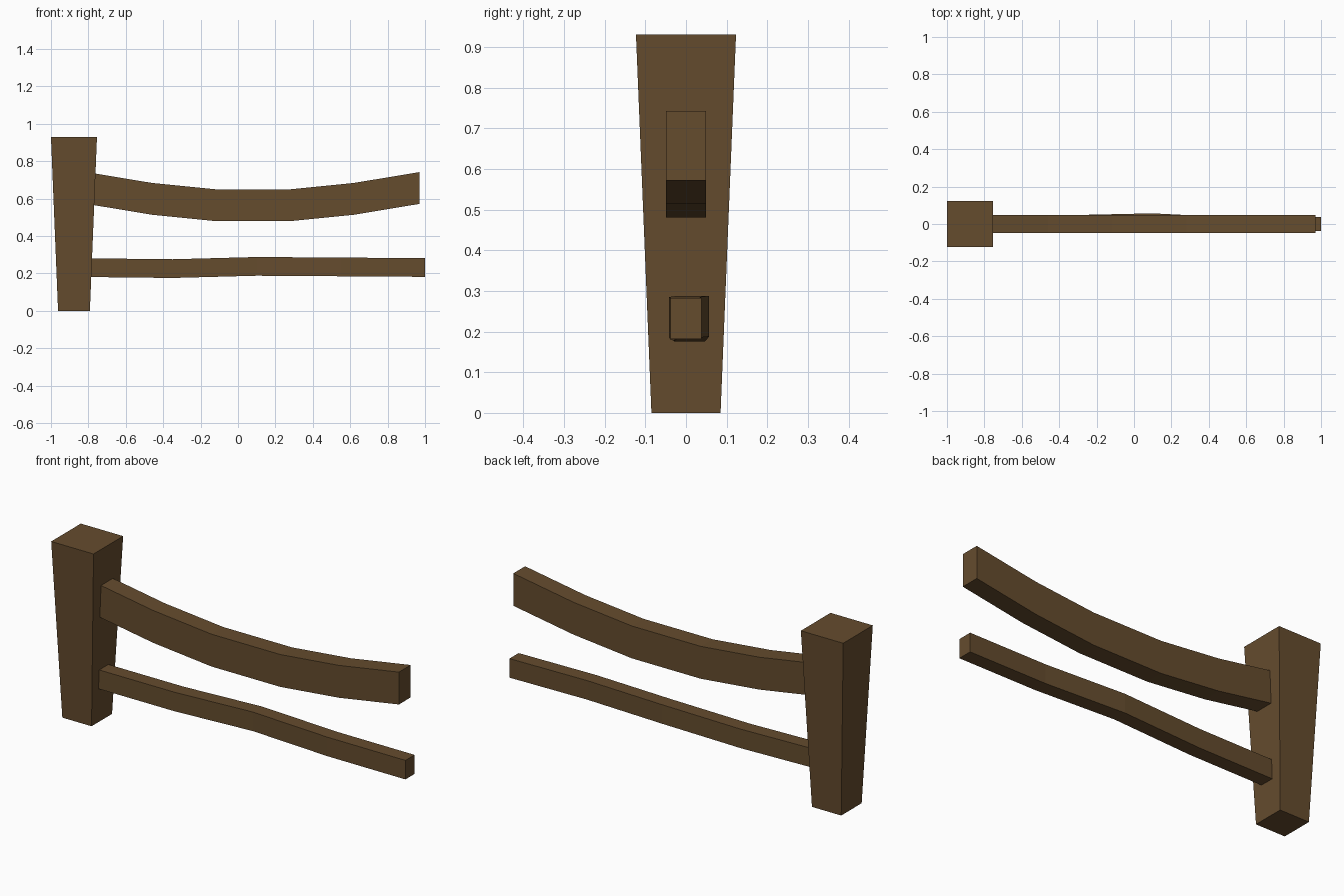
import bpy, bmesh

if "Cube" in bpy.data.objects:
    bpy.data.objects.remove(bpy.data.objects["Cube"])

wood = bpy.data.materials.new("brown wood")
wood.diffuse_color = (0.13, 0.072, 0.027, 1)
wood.use_nodes = True
wood.node_tree.nodes["Principled BSDF"].inputs["Base Color"].default_value = wood.diffuse_color


def loft(name, rings):
    """Skin four-cornered rings into a closed solid."""
    bm = bmesh.new()
    loops = [[bm.verts.new(p) for p in ring] for ring in rings]
    for a, b in zip(loops, loops[1:]):
        for i in range(4):
            j = (i + 1) % 4
            bm.faces.new((a[i], a[j], b[j], b[i]))
    bm.faces.new(loops[0])
    bm.faces.new(loops[-1])
    bmesh.ops.recalc_face_normals(bm, faces=bm.faces[:])
    mesh = bpy.data.meshes.new(name)
    bm.to_mesh(mesh)
    bm.free()
    mesh.materials.append(wood)
    obj = bpy.data.objects.new(name, mesh)
    bpy.context.collection.objects.link(obj)
    return obj


CORNERS = ((-1, -1), (1, -1), (1, 1), (-1, 1))


def rail(name, path, half_y, half_z):
    """Beam with a rectangular section following a path of centres."""
    loft(name, [[(x, y + a * half_y, z + b * half_z) for a, b in CORNERS]
                for x, y, z in path])


# Tapered post, wider at the top
loft("fence_post", [[(-0.877 + a * h, b * h, z) for a, b in CORNERS]
                    for z, h in ((0, 0.085), (0.93, 0.123))])

# Sagging upper rail, ends set into the post
rail("upper_rail", [(-0.81, 0, 0.657), (-0.46, 0, 0.599), (-0.12, 0, 0.565),
                    (0.28, 0, 0.565), (0.62, 0, 0.599), (0.97, 0, 0.657)],
     0.049, 0.085)

# Thin, slightly crooked lower rail
rail("lower_rail", [(-0.8, 0, 0.231), (-0.35, 0.009, 0.226), (0.1, 0.019, 0.238),
                    (0.55, -0.004, 0.235), (1.0, 0, 0.232)],
     0.038, 0.05)
